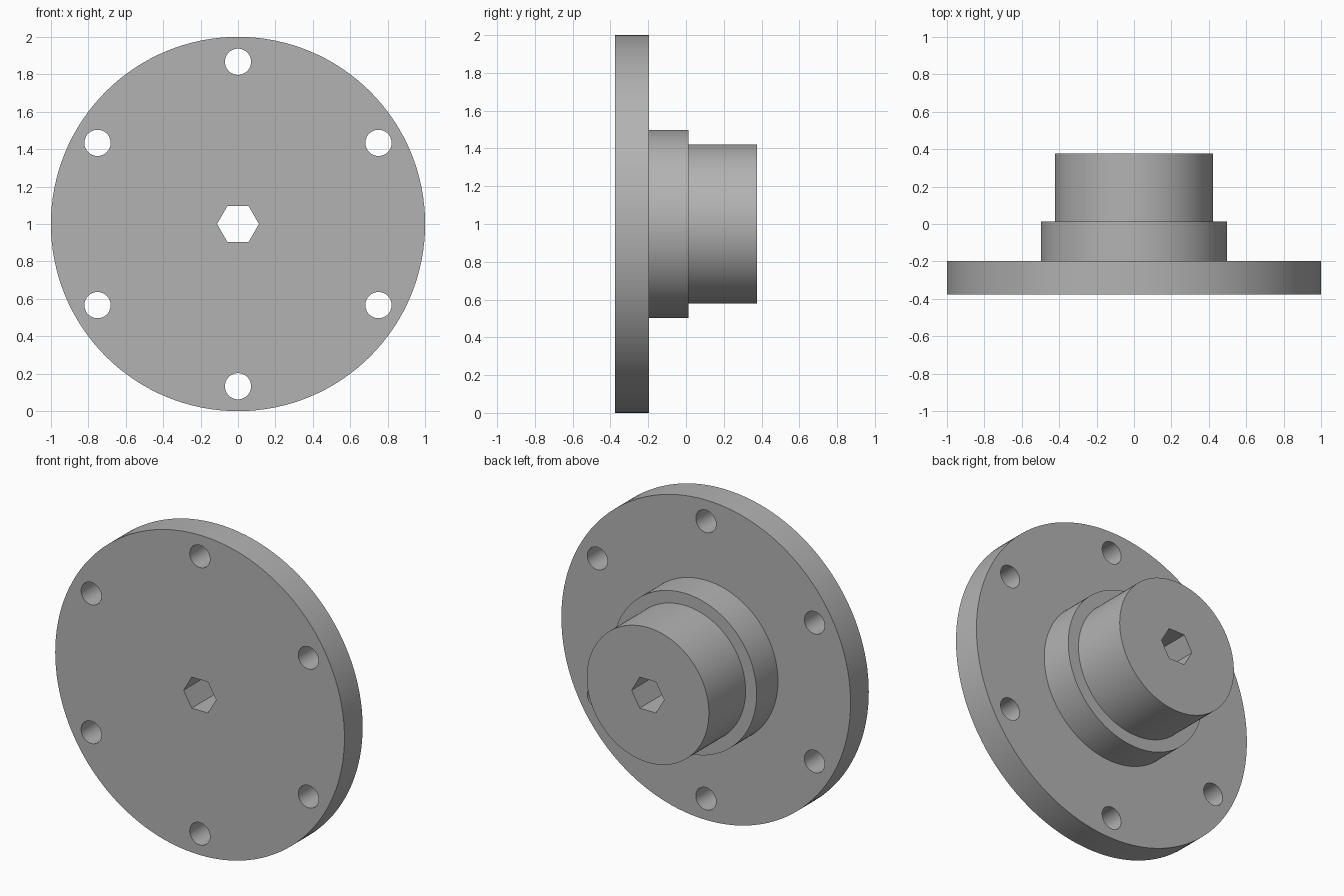
import bpy, bmesh, math
from mathutils import Vector

SEGMENTS = 128
CENTRE_Z = 1.0

cube = bpy.data.objects.get("Cube")
if cube:
    bpy.data.objects.remove(cube, do_unlink=True)

# Single grey material
grey = bpy.data.materials.new("machined grey")
grey.use_nodes = True
colour = (0.45, 0.45, 0.45, 1)
grey.diffuse_color = colour
grey.node_tree.nodes["Principled BSDF"].inputs["Base Color"].default_value = colour


def lathe(name, profile, sides, x=0.0, z=CENTRE_Z):
    """Closed solid turned about the y direction from (radius, y) points."""
    bm = bmesh.new()
    rings = []
    for radius, y in profile:
        angles = [2 * math.pi * i / sides for i in range(sides)]
        rings.append([bm.verts.new(Vector((x + radius * math.cos(a), y,
                                           z + radius * math.sin(a)))) for a in angles])
    for a, b in zip(rings, rings[1:]):
        for i in range(sides):
            j = (i + 1) % sides
            bm.faces.new((a[i], a[j], b[j], b[i]))
    bm.faces.new(rings[0])
    bm.faces.new(rings[-1])
    bmesh.ops.recalc_face_normals(bm, faces=bm.faces)
    mesh = bpy.data.meshes.new(name)
    bm.to_mesh(mesh)
    bm.free()
    mesh.materials.append(grey)
    obj = bpy.data.objects.new(name, mesh)
    bpy.context.collection.objects.link(obj)
    return obj


# Flange, shoulder and boss turned as one stepped body
hub = lathe("flanged_hub", [(1.0, -0.377), (1.0, -0.197), (0.498, -0.197),
                            (0.498, 0.014), (0.422, 0.014), (0.422, 0.377)], SEGMENTS)

# Hexagonal through bore and six bolt holes
cutters = [lathe("hex_bore_cutter", [(0.112, -0.6), (0.112, 0.6)], 6)]
for i in range(6):
    a = math.radians(30 + 60 * i)
    cutters.append(lathe("bolt_hole_cutter", [(0.07, -0.6), (0.07, 0.0)], 48,
                         0.867 * math.cos(a), CENTRE_Z + 0.867 * math.sin(a)))

bpy.ops.object.select_all(action="DESELECT")
bpy.context.view_layer.objects.active = hub
hub.select_set(True)
for cutter in cutters:
    cutter.hide_render = True
    cut = hub.modifiers.new("cut", "BOOLEAN")
    cut.operation = "DIFFERENCE"
    cut.solver = "EXACT"
    cut.object = cutter
    bpy.ops.object.modifier_apply(modifier=cut.name)
    bpy.data.objects.remove(cutter, do_unlink=True)

# Smooth walls with crisp rims
bpy.ops.object.shade_smooth_by_angle(angle=math.radians(30))
